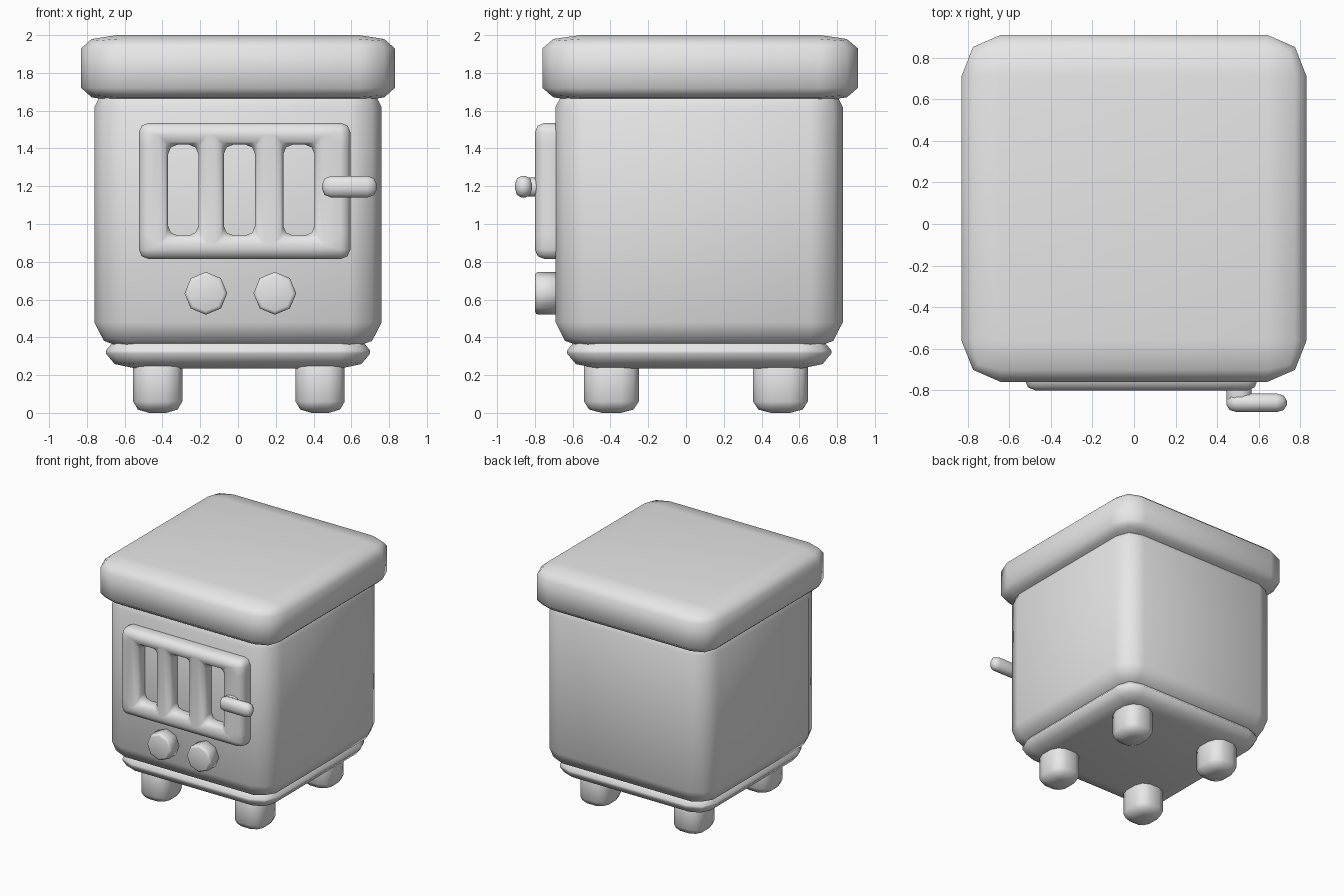
import bpy
import bmesh
from math import pi
from mathutils import Matrix, Vector

cube = bpy.data.objects.get("Cube")
if cube:
    bpy.data.objects.remove(cube, do_unlink=True)

GREY = (0.8, 0.8, 0.8, 1.0)
mat = bpy.data.materials.new("plain grey")
mat.use_nodes = True
mat.diffuse_color = GREY
mat.node_tree.nodes["Principled BSDF"].inputs["Base Color"].default_value = GREY


def finish(name, bm):
    """Turn a bmesh into a smooth grey object."""
    bmesh.ops.recalc_face_normals(bm, faces=bm.faces)
    for face in bm.faces:
        face.smooth = True
    mesh = bpy.data.meshes.new(name)
    bm.to_mesh(mesh)
    bm.free()
    mesh.materials.append(mat)
    obj = bpy.data.objects.new(name, mesh)
    bpy.context.collection.objects.link(obj)
    return obj


def rounded_box(name, low, high, radius):
    """Box between two corners, with a separate rounding radius per axis."""
    low, high, radius = Vector(low), Vector(high), Vector(radius)
    size = high - low
    bm = bmesh.new()
    bmesh.ops.create_cube(bm, size=1)
    # Work in units of the radius so one bevel rounds every axis
    bmesh.ops.scale(bm, verts=bm.verts, vec=[s / r for s, r in zip(size, radius)])
    bmesh.ops.bevel(bm, geom=bm.edges[:], offset=1, segments=2,
                    profile=0.5, affect='EDGES')
    bmesh.ops.scale(bm, verts=bm.verts, vec=radius)
    bmesh.ops.translate(bm, verts=bm.verts, vec=(low + high) / 2)
    return finish(name, bm)


# Main shell: base plinth, body and overhanging lid
rounded_box("base", (-0.70, -0.63, 0.235), (0.70, 0.77, 0.41), (0.16, 0.16, 0.08))
rounded_box("body", (-0.76, -0.69, 0.34), (0.76, 0.83, 1.76), (0.17, 0.17, 0.14))
rounded_box("lid", (-0.83, -0.76, 1.65), (0.83, 0.91, 2.0), (0.19, 0.20, 0.07))

# Four stubby feet
for side, x in (("right", -0.425), ("left", 0.435)):
    for end, y in (("front", -0.395), ("back", 0.50)):
        rounded_box(f"{end}_{side}_foot", (x - 0.13, y - 0.145, 0),
                    (x + 0.13, y + 0.145, 0.32), (0.085, 0.095, 0.06))

# Door: a grid of panels with three slots left open, then thickened and rounded
xs = (-0.525, -0.37, -0.21, -0.075, 0.09, 0.24, 0.405, 0.595)
zs = (0.815, 0.94, 1.42, 1.535)
bm = bmesh.new()
grid = [[bm.verts.new((x, -0.80, z)) for z in zs] for x in xs]
for i in range(len(xs) - 1):
    for j in range(len(zs) - 1):
        if not (j == 1 and i % 2 == 1):
            bm.faces.new((grid[i][j], grid[i + 1][j],
                          grid[i + 1][j + 1], grid[i][j + 1]))
extruded = bmesh.ops.extrude_face_region(bm, geom=bm.faces[:], use_keep_orig=True)
back = [v for v in extruded["geom"] if isinstance(v, bmesh.types.BMVert)]
bmesh.ops.translate(bm, verts=back, vec=(0, 0.17, 0))
bmesh.ops.recalc_face_normals(bm, faces=bm.faces)
sharp = [e for e in bm.edges if len(e.link_faces) == 2 and e.calc_face_angle() > 0.5]
bmesh.ops.bevel(bm, geom=sharp, offset=0.05, segments=2, profile=0.5,
                affect='EDGES', clamp_overlap=True)
finish("door", bm)

# Door handle: short stem and a sideways grip
rounded_box("handle_stem", (0.445, -0.89, 1.145), (0.565, -0.70, 1.245), (0.04, 0.04, 0.04))
rounded_box("handle_grip", (0.445, -0.905, 1.14), (0.735, -0.815, 1.255), (0.05, 0.035, 0.045))

# Two eight-sided knobs
for side, x in (("right", -0.17), ("left", 0.195)):
    bm = bmesh.new()
    bmesh.ops.create_cone(bm, cap_ends=True, segments=8, radius1=0.113,
                          radius2=0.113, depth=0.16)
    rim = [e for e in bm.edges if all(v.co.z > 0 for v in e.verts)]
    bmesh.ops.bevel(bm, geom=rim, offset=0.018, segments=2, profile=0.5, affect='EDGES')
    bmesh.ops.transform(bm, verts=bm.verts,
                        matrix=Matrix.Translation((x, -0.72, 0.633)) @ Matrix.Rotation(pi / 2, 4, 'X'))
    finish(f"{side}_knob", bm)
